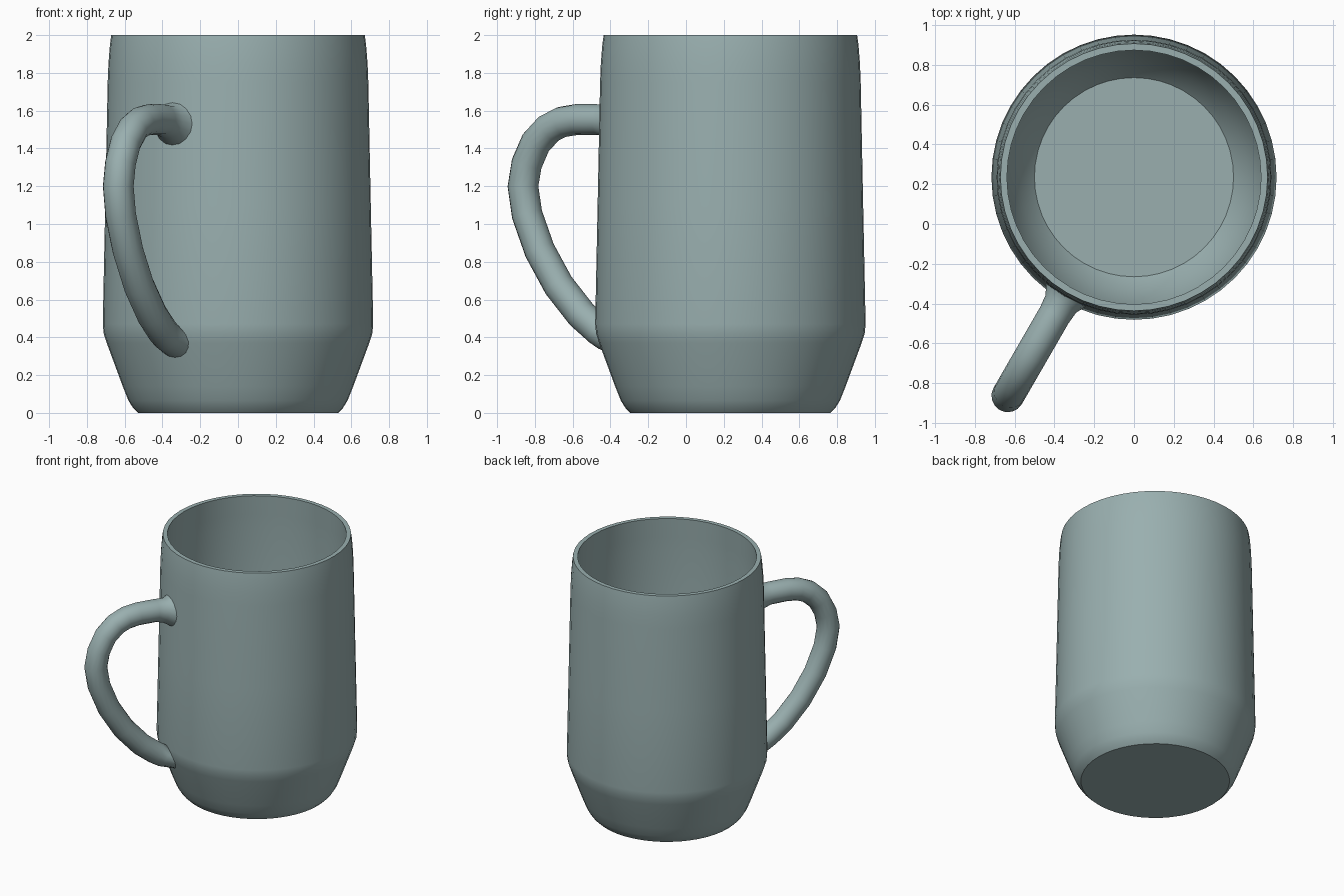
import bpy, bmesh, math
from mathutils import Vector

if "Cube" in bpy.data.objects:
    bpy.data.objects.remove(bpy.data.objects["Cube"])

CENTRE = Vector((0, 0.235, 0))
SEGMENTS = 48
SIDES = 16
TUBE = 0.082

glaze = bpy.data.materials.new("grey_teal_glaze")
glaze.use_nodes = True
colour = (0.32, 0.43, 0.43, 1)
glaze.diffuse_color = colour
glaze.node_tree.nodes["Principled BSDF"].inputs["Base Color"].default_value = colour

# Radius and height along the outer and inner walls
OUTER = [(0.53, 0), (0.555, 0.025), (0.58, 0.065), (0.61, 0.14), (0.695, 0.37),
         (0.711, 0.42), (0.716, 0.47), (0.703, 1.1), (0.69, 1.75),
         (0.686, 1.85), (0.678, 1.95), (0.671, 2)]
INNER = [(0.638, 2), (0.645, 1.85), (0.65, 1.75), (0.672, 0.48),
         (0.655, 0.38), (0.57, 0.14), (0.5, 0.06)]


def finish(name, bm, angle):
    bmesh.ops.recalc_face_normals(bm, faces=bm.faces)
    mesh = bpy.data.meshes.new(name)
    bm.to_mesh(mesh)
    bm.free()
    obj = bpy.data.objects.new(name, mesh)
    bpy.context.collection.objects.link(obj)
    mesh.materials.append(glaze)
    obj.location = CENTRE
    bpy.ops.object.select_all(action="DESELECT")
    obj.select_set(True)
    bpy.context.view_layer.objects.active = obj
    bpy.ops.object.shade_smooth_by_angle(angle=math.radians(angle))
    return obj


def skin(bm, rings):
    """Join rings of points into a closed skin with capped ends."""
    loops = [[bm.verts.new(p) for p in ring] for ring in rings]
    for a, b in zip(loops, loops[1:]):
        for i in range(len(a)):
            j = (i + 1) % len(a)
            bm.faces.new((a[i], a[j], b[j], b[i]))
    bm.faces.new(loops[0])
    bm.faces.new(loops[-1])


def wall_radius(z):
    for (r0, z0), (r1, z1) in zip(OUTER, OUTER[1:]):
        if z0 <= z <= z1:
            return r0 + (r1 - r0) * (z - z0) / (z1 - z0)
    return OUTER[0][0]


# Mug body: the profile turned around the vertical axis
body = bmesh.new()
turns = [math.tau * i / SEGMENTS for i in range(SEGMENTS)]
skin(body, [[(r * math.cos(t), r * math.sin(t), z) for t in turns]
            for r, z in OUTER + INNER])
finish("mug_body", body, 35)

# Handle centre line as distance from the axis and height
PATH = [(0.68, 1.53), (0.735, 1.54), (0.80, 1.552), (0.94, 1.553), (1.03, 1.54),
        (1.11, 1.505), (1.19, 1.43), (1.245, 1.32), (1.268, 1.2), (1.243, 1.05),
        (1.166, 0.86), (1.05, 0.675), (0.91, 0.52), (0.80, 0.435),
        (0.75, 0.405), (0.70, 0.375)]
outward = Vector((-0.5, -0.866, 0))
across = Vector((0.866, -0.5, 0))
up = Vector((0, 0, 1))


def handle_ring(i):
    r, z = PATH[i]
    before, after = PATH[max(i - 1, 0)], PATH[min(i + 1, len(PATH) - 1)]
    along = (outward * (after[0] - before[0]) + up * (after[1] - before[1])).normalized()
    side = along.cross(across)
    size = TUBE * {0: 1.45, 1: 1.08, len(PATH) - 1: 1.2}.get(i, 1)
    points = []
    for k in range(SIDES):
        t = math.tau * k / SIDES
        p = outward * r + up * z + (across * math.cos(t) + side * math.sin(t)) * size
        # The ends lie just under the body's surface
        if i in (0, len(PATH) - 1):
            reach = wall_radius(p.z) - 0.008
            s = p.dot(across)
            p = outward * math.sqrt(reach ** 2 - s ** 2) + across * s + up * p.z
        points.append(p)
    return points


handle = bmesh.new()
skin(handle, [handle_ring(i) for i in range(len(PATH))])
finish("handle", handle, 60)
